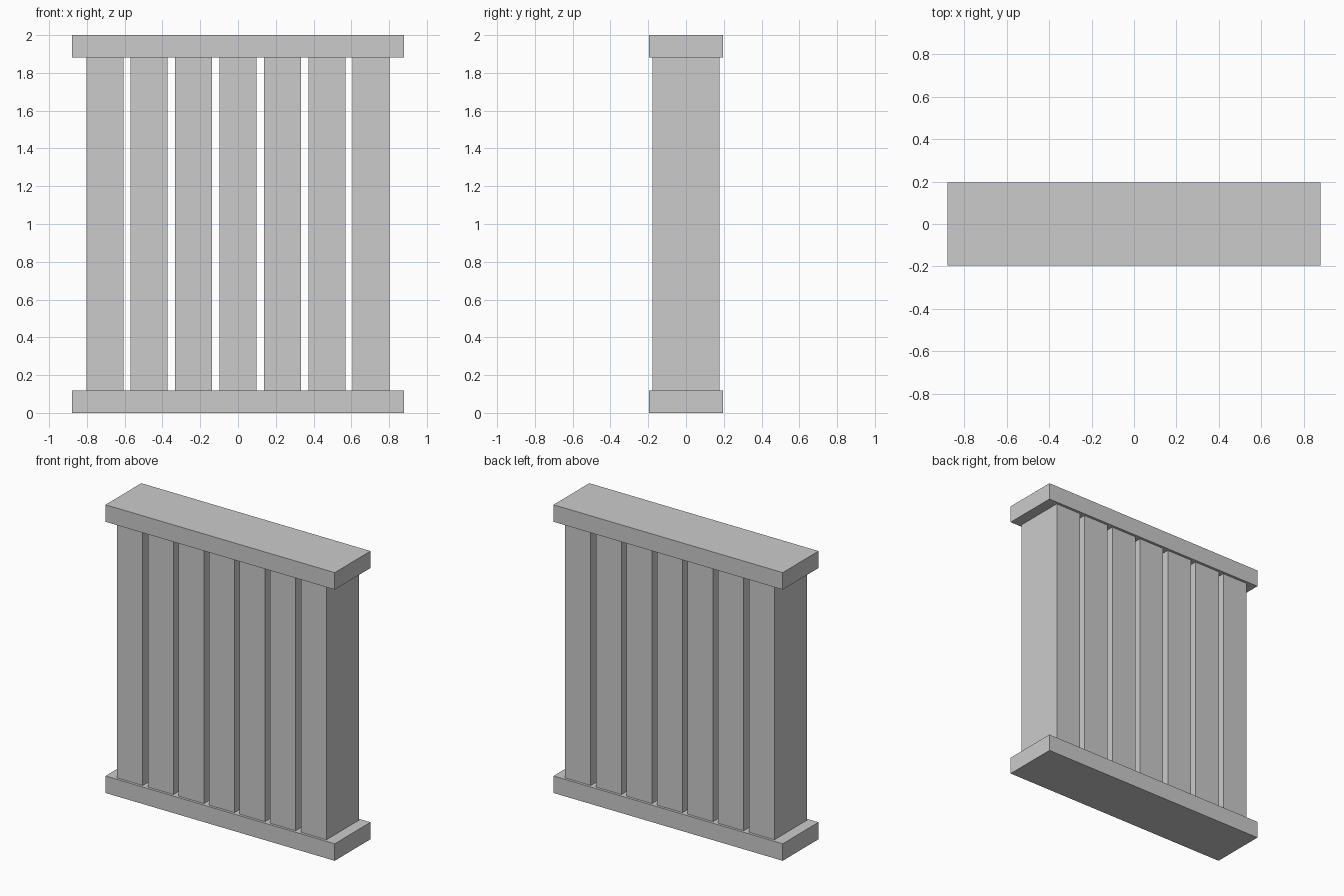
import bpy

if "Cube" in bpy.data.objects:
    bpy.data.objects.remove(bpy.data.objects["Cube"])

RAIL = (1.76, 0.392, 0.118)
FIN_COUNT, FIN_PITCH = 7, 0.235
FIN_WIDTH, FIN_DEPTH = 0.196, 0.356
HEIGHT = 2.0


def box(name, size, center):
    bpy.ops.mesh.primitive_cube_add(size=1, location=center)
    obj = bpy.context.object
    obj.name = name
    obj.scale = size
    bpy.ops.object.transform_apply(location=False, rotation=False, scale=True)
    return obj


# Bottom and top rails
box("bottom_rail", RAIL, (0, 0, RAIL[2] / 2))
box("top_rail", RAIL, (0, 0, HEIGHT - RAIL[2] / 2))

# Evenly spaced upright fins between the rails
for i in range(FIN_COUNT):
    x = (i - (FIN_COUNT - 1) / 2) * FIN_PITCH
    box(f"fin_{i + 1}", (FIN_WIDTH, FIN_DEPTH, HEIGHT - 2 * RAIL[2]), (x, 0, HEIGHT / 2))
